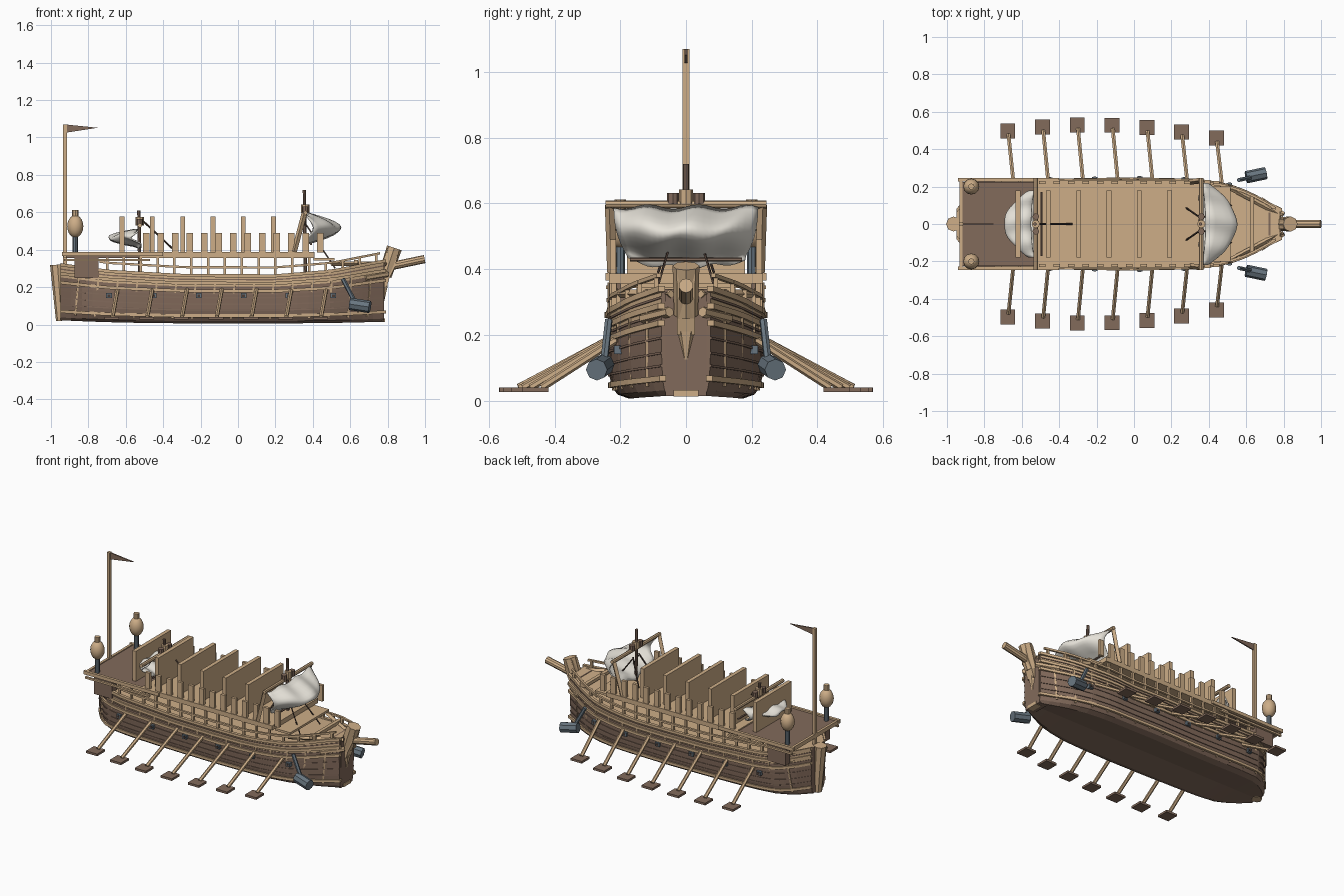
import bpy, bmesh, math
from mathutils import Vector

cube = bpy.data.objects.get("Cube")
if cube:
    bpy.data.objects.remove(cube)


def material(name, color):
    mat = bpy.data.materials.new(name)
    mat.use_nodes = True
    mat.diffuse_color = (*color, 1)
    mat.node_tree.nodes["Principled BSDF"].inputs["Base Color"].default_value = (*color, 1)
    return mat


TAN = material("light wood", (.61, .42, .245))
BROWN = material("dark wood", (.225, .145, .105))
SAIL = material("sail cloth", (.8, .77, .7))
IRON = material("blue grey iron", (.14, .18, .215))
ROPE = material("dark rope", (.07, .045, .035))


def finish(name, bm, *mats, smooth=False):
    bmesh.ops.recalc_face_normals(bm, faces=bm.faces)
    for face in bm.faces:
        face.smooth = smooth
    mesh = bpy.data.meshes.new(name)
    bm.to_mesh(mesh)
    bm.free()
    obj = bpy.data.objects.new(name, mesh)
    for mat in mats:
        mesh.materials.append(mat)
    bpy.context.collection.objects.link(obj)
    return obj


def box(name, center, size, mat):
    bm = bmesh.new()
    bmesh.ops.create_cube(bm, size=1)
    bmesh.ops.scale(bm, vec=size, verts=bm.verts)
    bmesh.ops.translate(bm, vec=center, verts=bm.verts)
    return finish(name, bm, mat)


def rod(name, start, end, r, mat, sides=6, r2=None):
    a, b = Vector(start), Vector(end)
    bm = bmesh.new()
    bmesh.ops.create_cone(bm, cap_ends=True, segments=sides, radius1=r,
                          radius2=r if r2 is None else r2, depth=(b - a).length)
    obj = finish(name, bm, mat)
    obj.location = (a + b) / 2
    obj.rotation_euler = (b - a).to_track_quat('Z', 'Y').to_euler()
    return obj


def plate(name, points, width, mat):
    """Side profile in x and z, extruded across the ship."""
    bm = bmesh.new()
    face = bm.faces.new([bm.verts.new((x, -width / 2, z)) for x, z in points])
    ext = bmesh.ops.extrude_face_region(bm, geom=[face])["geom"]
    bmesh.ops.translate(bm, vec=(0, width, 0),
                        verts=[v for v in ext if isinstance(v, bmesh.types.BMVert)])
    return finish(name, bm, mat)


def lerp(table, x):
    for (xa, a), (xb, b) in zip(table, table[1:]):
        if x <= xb:
            return a + (b - a) * max(0, (x - xa) / (xb - xa))
    return table[-1][1]


# Hull shape: half breadth and sheer along the length, then a section profile
BEAM = [(-.95, .07), (-.88, .155), (-.8, .215), (-.65, .23), (0, .24), (.35, .232),
        (.5, .208), (.62, .165), (.78, .075)]
SHEER = [(-.95, .32), (-.7, .285), (-.3, .262), (.2, .26), (.5, .285), (.78, .34)]
SECTION = [(0, .72), (.05, .87), (.14, .94), (.3, .98), (.6, 1), (1, .99)]
LEVELS = (0, .05, .14, .3, .45, .6, .7, .77, .88, 1)


def hull(x, f):
    low = .006 + .02 * abs(x) ** 3
    return lerp(BEAM, x) * lerp(SECTION, f), low + f * (lerp(SHEER, x) - low)


def xs(a, b, n):
    return [a + (b - a) * i / n for i in range(n + 1)]


def grid(bm, rows, close=False):
    for r, s in zip(rows, rows[1:]):
        n = len(r)
        for i in range(n if close else n - 1):
            j = (i + 1) % n
            bm.faces.new((r[i], r[j], s[j], s[i]))


# Planked hull with a deck cap and a hollow along the keel
bm = bmesh.new()
rings = []
for x in xs(-.95, .78, 30):
    side = [hull(x, f) for f in LEVELS]
    loop = side + [(-y, z) for y, z in reversed(side)] + [(0, .026)]
    rings.append([bm.verts.new((x, y, z)) for y, z in loop])
grid(bm, rings, close=True)
bm.faces.new(rings[0])
bm.faces.new(rings[-1])
for face in bm.faces:
    c = face.calc_center_median()
    _, z_band = hull(c.x, .77)
    face.material_index = 1 if c.z > z_band else 0
finish("hull", bm, BROWN, TAN)


def strake(name, s, f, x0, x1, mat, high=.017, out=.01, lift=0):
    """Plank that follows the hull side."""
    bm = bmesh.new()
    rows = []
    for x in xs(x0, x1, 26):
        y, z = hull(x, f)
        z += lift
        ring = [(y - .01, z - high / 2), (y + out, z - high / 2),
                (y + out, z + high / 2), (y - .01, z + high / 2)]
        rows.append([bm.verts.new((x, s * a, b)) for a, b in ring])
    grid(bm, rows, close=True)
    bm.faces.new(rows[0])
    bm.faces.new(rows[-1])
    finish(name, bm, mat)


for s, hand in ((-1, "right"), (1, "left")):
    # Wales, plank seams, rails and ribs
    for f in (.16, .68, .84, 1):
        strake(f"wale_{hand}", s, f, -.95, .79, TAN)
    for f in (.28, .4, .54, .76, .92):
        strake(f"plank_seam_{hand}", s, f, -.95, .78, BROWN, .007, .004)
    strake(f"gallery_rail_{hand}", s, 1, -.74, .76, TAN, .012, .004, .045)
    for x in xs(-.85, .71, 15):
        low, high = hull(x - .02, .1), hull(x, .84)
        rod(f"rib_{hand}", (x - .02, s * (low[0] + .002), low[1]),
            (x, s * (high[0] + .002), high[1]), .007, TAN, 4)
    for x in xs(-.7, .74, 16):
        y, z = hull(x, 1)
        top = .36 if x < .42 else z + .05
        box(f"gallery_post_{hand}", (x, s * (y - .006), (z + top) / 2), (.014, .014, top - z), TAN)
    # Iron ports
    for x in xs(-.69, .51, 5):
        y, _ = hull(x, .6)
        box(f"port_{hand}", (x, s * y, .155), (.03, .03, .026), IRON)
        box(f"port_hole_{hand}", (x, s * (y + .014), .155), (.015, .008, .013), ROPE)
    # Oars with flat blades
    for i, x in enumerate(xs(-.675, .44, 6)):
        reach = .53 - .0055 * (i - 2.4) ** 2
        y, _ = hull(x, .7)
        rod(f"oar_{hand}", (x + .032, s * (y - .02), .195), (x + .004, s * (reach - .02), .04), .0115, TAN)
        box(f"oar_blade_{hand}", (x, s * reach, .033), (.08, .08, .014), BROWN)
    # Hanging iron anchor weight
    rod(f"anchor_shank_{hand}", (.56, s * .235, .245), (.63, s * .25, .11), .012, IRON)
    rod(f"anchor_head_{hand}", (.6, s * .25, .11), (.705, s * .272, .094), .033, IRON, 8)
    # Stakes along the upper deck edge
    for x in xs(-.49, .44, 12):
        box(f"stake_{hand}", (x, s * .222, .438), (.034, .018, .105), TAN)
    # Stern lantern
    rod(f"lantern_post_{hand}", (-.87, s * .2, .37), (-.87, s * .2, .47), .014, IRON, 8)
    rod(f"lantern_cap_{hand}", (-.87, s * .2, .57), (-.87, s * .2, .612), .017, TAN, 8)
    bm = bmesh.new()
    bmesh.ops.create_uvsphere(bm, u_segments=12, v_segments=10, radius=.043)
    bmesh.ops.scale(bm, vec=(1, 1, 1.4), verts=bm.verts)
    bmesh.ops.translate(bm, vec=(-.87, s * .2, .525), verts=bm.verts)
    finish(f"lantern_{hand}", bm, TAN, smooth=True)
    # Stern rails and yard supports
    box(f"stern_rail_{hand}", (-.67, s * .236, .377), (.54, .018, .022), TAN)
    box(f"stern_lower_rail_{hand}", (-.7, s * .236, .345), (.46, .014, .012), TAN)
    box(f"stern_cabin_{hand}", (-.81, s * .205, .305), (.13, .05, .11), BROWN)
    rod(f"yard_support_{hand}", (.3, s * .225, .39), (.355, s * .232, .595), .015, TAN, 4)
    # Bow beam and bracket beside the stem
    rod(f"bow_beam_{hand}", (.5, s * .2, .325), (.79, s * .045, .325), .013, TAN, 4)
    rod(f"bow_bracket_{hand}", (.68, s * .13, .25), (.8, s * .05, .27), .016, TAN)
    # Fore mast stays
    rod(f"fore_stay_{hand}", (.36, s * .03, .54), (.52, s * .1, .3), .004, ROPE, 4)
    rod(f"fore_back_stay_{hand}", (.36, s * .03, .55), (.28, s * .085, .39), .005, ROPE, 4)

# Decks and cross beams
box("upper_deck", (-.06, 0, .372), (.94, .47, .03), TAN)
box("stern_deck", (-.725, 0, .368), (.39, .45, .022), BROWN)
box("stern_deck_edge", (-.925, 0, .372), (.016, .47, .026), TAN)
box("fore_platform", (.46, 0, .35), (.11, .4, .014), TAN)
box("bow_cross_beam", (.63, 0, .335), (.022, .3, .02), TAN)

# Tall partitions across the upper deck
for x in xs(-.62, .19, 5):
    box("partition", (x, 0, .48), (.025, .36, .195), TAN)

# Stem, bow post and bowsprit
plate("stem_lower", [(.72, .015), (.78, .015), (.785, .33), (.72, .33)], .125, BROWN)
plate("stem_blade", [(.76, .2), (.795, .2), (.81, .25), (.84, .31), (.86, .39), (.8, .41), (.75, .27)], .055, TAN)
rod("stem_point", (.775, 0, .11), (.775, 0, .21), .004, TAN, 6, .03)
rod("bow_post", (.785, 0, .26), (.836, 0, .41), .036, TAN, 8, .041)
rod("bowsprit", (.76, 0, .3), (.998, 0, .35), .022, TAN, 10)
box("stem_foot", (.765, 0, .023), (.04, .075, .02), TAN)

# Rudder post, flag pole and pennant
rod("rudder_post", (-.943, 0, .02), (-.965, 0, .32), .03, TAN, 8, .04)
box("flag_pole", (-.925, 0, .69), (.02, .02, .76), TAN)
plate("pennant", [(-.925, 1.07), (-.75, 1.052), (-.925, 1.025)], .008, BROWN)
rod("aft_stay", (-.52, 0, .565), (-.33, 0, .387), .005, ROPE, 4)


# Masts, yards and billowing sails
def sail(name, x, z, reach, drop, half):
    bm = bmesh.new()
    rows = []
    for v in xs(0, 1, 12):
        row = []
        for u in xs(-1, 1, 24):
            ripple = .007 * math.sin(u * 9 + v * 4)
            belly = math.sin(math.pi * min(1, v * 1.1 + .04)) * (1 - .75 * u * u)
            row.append(bm.verts.new((x + reach * belly + ripple * v, half * u * (1 - .2 * v * v),
                                     z - drop * v * (1 - .12 * u * u) + ripple)))
        rows.append(row)
    grid(bm, rows)
    obj = finish(name, bm, SAIL, smooth=True)
    obj.modifiers.new("cloth", "SOLIDIFY").thickness = .008


sail("fore_sail", .36, .59, .19, .185, .22)
sail("aft_sail", -.53, .505, -.165, .1, .18)
for name, x, yard_z, top in (("fore", .36, .597, .72), ("aft", -.525, .53, .61)):
    rod(f"{name}_mast", (x, 0, .25), (x - .005, 0, top), .009, BROWN, 8)
    rod(f"{name}_yard", (x, -.245, yard_z), (x, .245, yard_z), .012, TAN, 8)
    rod(f"{name}_mast_head", (x, 0, yard_z), (x, 0, yard_z + .045), .022, TAN, 8)
    for y in (-.04, .04):
        rod(f"{name}_pulley", (x, y, yard_z + .002), (x, y, yard_z + .035), .018, BROWN, 8)
    rod(f"{name}_sheet_bar", (x + .03, -.17, .43), (x + .03, .17, .43), .006, BROWN)
